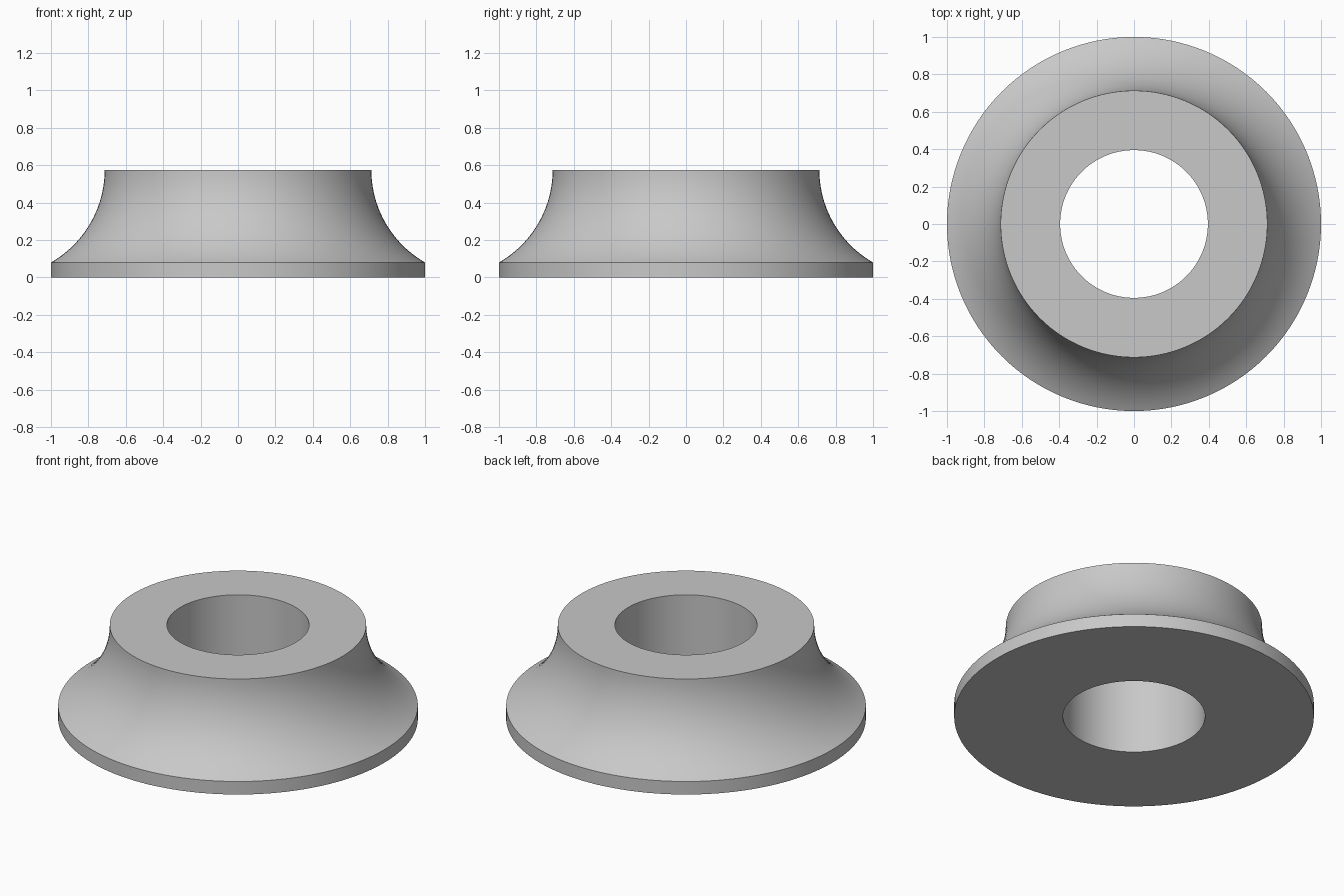
import bpy
import bmesh
import math

cube = bpy.data.objects.get("Cube")
if cube:
    bpy.data.objects.remove(cube, do_unlink=True)

# Main dimensions
SEGMENTS = 128
ARC_STEPS = 24
RIM_RADIUS, RIM_HEIGHT = 1.0, 0.08
NECK_RADIUS, HEIGHT = 0.713, 0.575
BORE_RADIUS = 0.395

# Plain grey material
grey = bpy.data.materials.new("light_grey")
grey.use_nodes = True
colour = (0.58, 0.58, 0.58, 1.0)
grey.diffuse_color = colour
grey.node_tree.nodes["Principled BSDF"].inputs["Base Color"].default_value = colour


def flare_profile():
    """Concave arc from the rim up to a vertical tangent at the neck."""
    run, rise = RIM_RADIUS - NECK_RADIUS, HEIGHT - RIM_HEIGHT
    radius = (run ** 2 + rise ** 2) / (2 * run)
    sweep = math.asin(rise / radius)
    points = []
    for i in range(ARC_STEPS + 1):
        a = sweep * (1 - i / ARC_STEPS)
        points.append((NECK_RADIUS + radius * (1 - math.cos(a)),
                       HEIGHT - radius * math.sin(a)))
    return points


# Closed cross-section: bore, underside, rim, flare, top
profile = [(BORE_RADIUS, 0), (RIM_RADIUS, 0)] + flare_profile() + [(BORE_RADIUS, HEIGHT)]

# Revolve the cross-section around z
bm = bmesh.new()
verts = [bm.verts.new((r, 0, z)) for r, z in profile]
edges = [bm.edges.new((v, verts[(i + 1) % len(verts)])) for i, v in enumerate(verts)]
bmesh.ops.spin(bm, geom=verts + edges, cent=(0, 0, 0), axis=(0, 0, 1),
               angle=math.tau, steps=SEGMENTS, use_duplicate=False)
bmesh.ops.remove_doubles(bm, verts=bm.verts, dist=0.0001)
bmesh.ops.recalc_face_normals(bm, faces=bm.faces)

mesh = bpy.data.meshes.new("flared_collar")
bm.to_mesh(mesh)
bm.free()
mesh.materials.append(grey)
collar = bpy.data.objects.new("flared_collar", mesh)
bpy.context.collection.objects.link(collar)

# Smooth curved walls with crisp rims
bpy.ops.object.select_all(action="DESELECT")
collar.select_set(True)
bpy.context.view_layer.objects.active = collar
bpy.ops.object.shade_smooth_by_angle(angle=math.radians(25))
